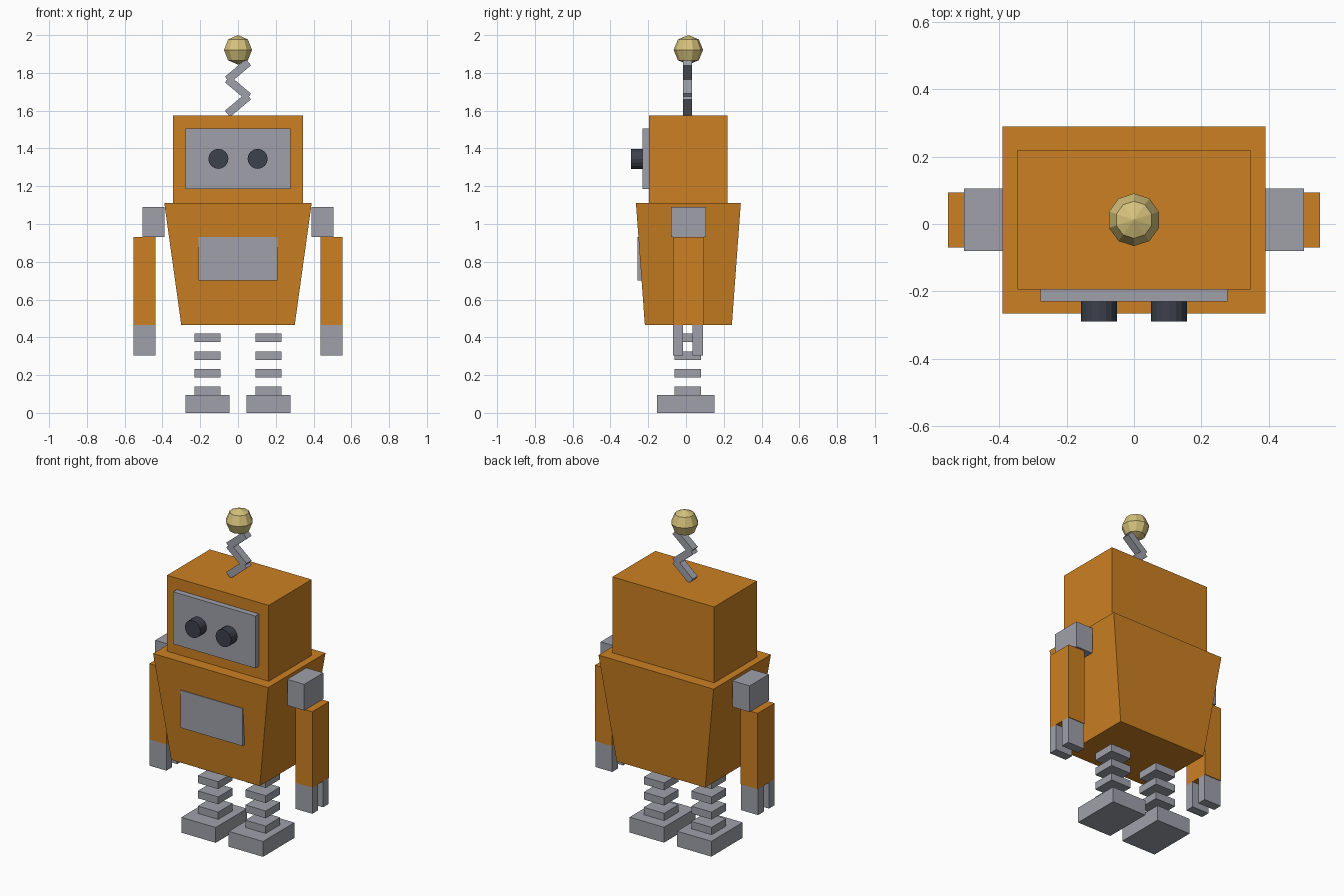
import bpy, bmesh, math
from mathutils import Matrix

if "Cube" in bpy.data.objects:
    bpy.data.objects.remove(bpy.data.objects["Cube"])


def material(name, rgb):
    m = bpy.data.materials.new(name)
    m.diffuse_color = (*rgb, 1)
    m.use_nodes = True
    m.node_tree.nodes["Principled BSDF"].inputs["Base Color"].default_value = m.diffuse_color
    return m


ORANGE = material("orange paint", (0.604, 0.216, 0.016))
GREY = material("grey metal", (0.345, 0.352, 0.402))
DARK = material("dark lens", (0.045, 0.052, 0.07))
BRASS = material("pale brass", (0.67, 0.54, 0.20))

CY = 0.0125  # depth centre of the body


def finish(name, bm, mat):
    bmesh.ops.recalc_face_normals(bm, faces=bm.faces)
    me = bpy.data.meshes.new(name)
    bm.to_mesh(me)
    bm.free()
    me.materials.append(mat)
    ob = bpy.data.objects.new(name, me)
    bpy.context.collection.objects.link(ob)
    return ob


def box(name, mat, xs, ys, zs, sx=1, sy=1):
    """Box between limits; sx, sy scale the bottom face about its centre."""
    bm = bmesh.new()
    bmesh.ops.create_cube(bm, size=1)
    mid = [(a + b) / 2 for a, b in (xs, ys, zs)]
    size = [b - a for a, b in (xs, ys, zs)]
    for v in bm.verts:
        k = (sx, sy, 1) if v.co.z < 0 else (1, 1, 1)
        v.co = [mid[i] + v.co[i] * size[i] * k[i] for i in range(3)]
    return finish(name, bm, mat)


# Torso and head
box("torso", ORANGE, (-0.39, 0.39), (-0.265, 0.29), (0.465, 1.11), 0.77, 0.83)
box("head", ORANGE, (-0.345, 0.345), (-0.195, 0.22), (1.11, 1.575))
box("face_plate", GREY, (-0.278, 0.278), (-0.23, -0.195), (1.185, 1.505))
box("belly_panel", GREY, (-0.21, 0.21), (-0.256, -0.225), (0.70, 0.93))

for side, s in (("left", 1), ("right", -1)):
    def limb(name, mat, x0, x1, ys, zs):
        box(f"{side}_{name}", mat, sorted((s * x0, s * x1)), ys, zs)

    # Eye
    bm = bmesh.new()
    bmesh.ops.create_cone(
        bm, cap_ends=True, segments=16, radius1=0.053, radius2=0.053, depth=0.06,
        matrix=Matrix.Translation((s * 0.104, -0.26, 1.345)) @ Matrix.Rotation(math.pi / 2, 4, 'X'))
    finish(f"{side}_eye", bm, DARK)

    # Arm with two-finger gripper
    limb("shoulder", GREY, 0.39, 0.505, (-0.08, 0.105), (0.93, 1.09))
    limb("arm", ORANGE, 0.437, 0.552, (-0.069, 0.094), (0.465, 0.93))
    limb("front_finger", GREY, 0.437, 0.552, (-0.069, -0.015), (0.305, 0.465))
    limb("back_finger", GREY, 0.437, 0.552, (0.035, 0.09), (0.305, 0.465))

    # Leg of stacked plates on a foot
    limb("foot", GREY, 0.044, 0.277, (-0.153, 0.15), (0, 0.094))
    for i in range(4):
        z = 0.095 + i * 0.093
        limb(f"leg_plate_{i + 1}", GREY, 0.092, 0.23, (-0.06, 0.08), (z, z + 0.045))

# Zigzag antenna
for i in range(3):
    bm = bmesh.new()
    bmesh.ops.create_cube(bm, size=1)
    angle = math.radians(-40 if i % 2 == 0 else 40)
    bm.transform(Matrix.Translation((0, CY - 0.004, 1.63 + i * 0.09))
                 @ Matrix.Rotation(angle, 4, 'Y')
                 @ Matrix.Diagonal((0.145, 0.048, 0.043, 1)))
    finish(f"antenna_rod_{i + 1}", bm, GREY)

# Antenna ball
bm = bmesh.new()
bmesh.ops.create_uvsphere(bm, u_segments=10, v_segments=4, radius=0.078,
                          matrix=Matrix.Translation((0, CY, 1.922)))
finish("antenna_ball", bm, BRASS)
